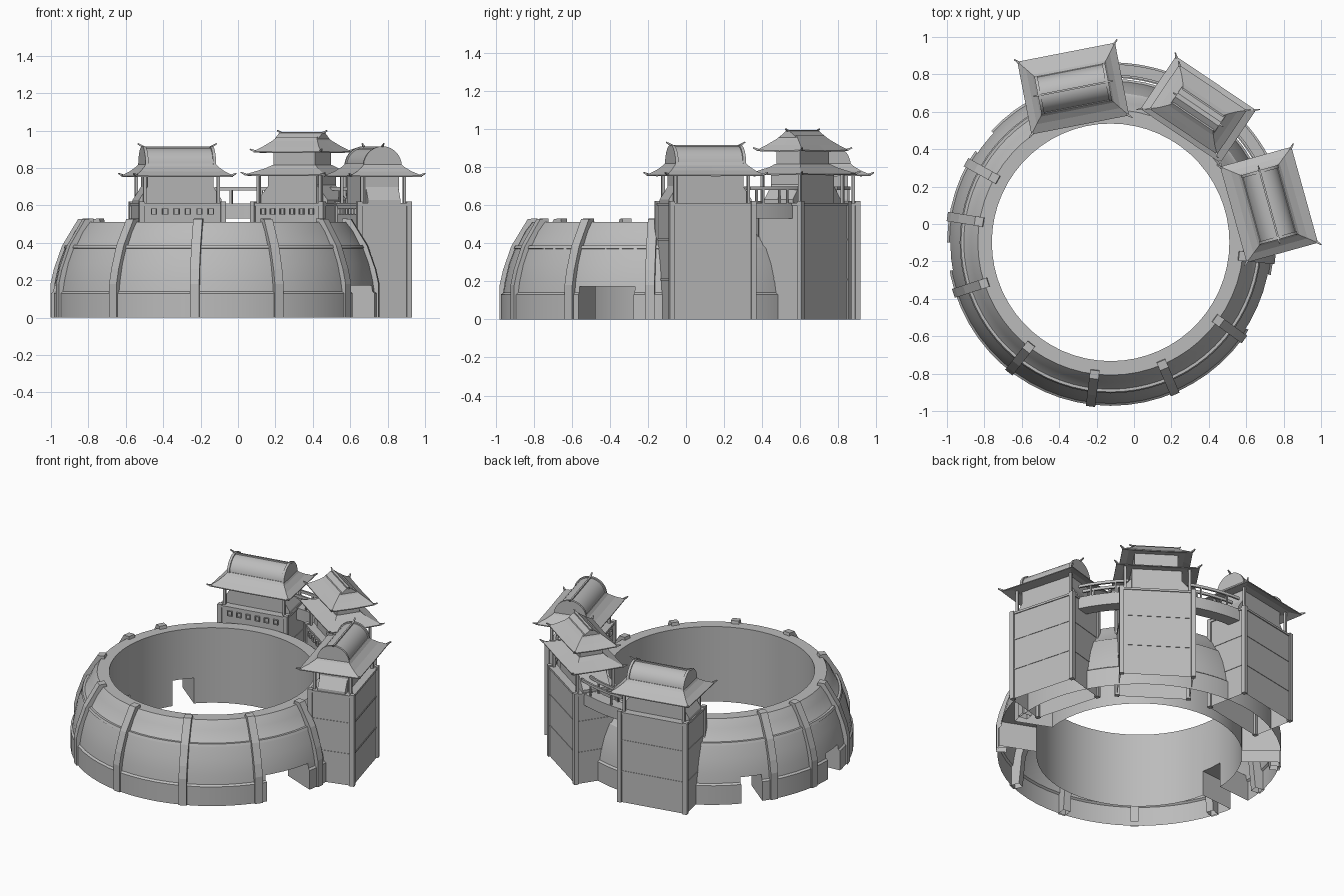
import bpy, bmesh, math
from mathutils import Matrix, Vector

if "Cube" in bpy.data.objects:
    bpy.data.objects.remove(bpy.data.objects["Cube"])

CX, CY = -0.125, -0.098            # centre of the ring
grey = bpy.data.materials.new("stone_grey")
grey.diffuse_color = (0.5, 0.5, 0.5, 1)
grey.use_nodes = True
grey.node_tree.nodes["Principled BSDF"].inputs["Base Color"].default_value = grey.diffuse_color


def make(name, verts, faces, mat=Matrix(), smooth=False):
    me = bpy.data.meshes.new(name)
    me.from_pydata([mat @ Vector(v) for v in verts], [], faces)
    bm = bmesh.new()
    bm.from_mesh(me)
    bmesh.ops.recalc_face_normals(bm, faces=bm.faces)
    bm.to_mesh(me)
    bm.free()
    ob = bpy.data.objects.new(name, me)
    bpy.context.collection.objects.link(ob)
    me.materials.append(grey)
    if smooth:
        bpy.ops.object.select_all(action='DESELECT')
        ob.select_set(True)
        bpy.context.view_layer.objects.active = ob
        bpy.ops.object.shade_smooth_by_angle(angle=math.radians(28))
    return ob


def loft(name, rings, mat=Matrix(), closed=False, smooth=False):
    """Skin equal-length rings; cap the ends, or join last to first."""
    n, m = len(rings[0]), len(rings)
    faces = [(i * n + j, i * n + (j + 1) % n, (i + 1) % m * n + (j + 1) % n, (i + 1) % m * n + j)
             for i in range(m if closed else m - 1) for j in range(n)]
    if not closed:
        faces += [tuple(range(n)), tuple(range((m - 1) * n, m * n))]
    return make(name, [p for r in rings for p in r], faces, mat, smooth)


def box(name, x, y, z, mat=Matrix()):
    return loft(name, [[(x[0], y[0], k), (x[1], y[0], k), (x[1], y[1], k), (x[0], y[1], k)] for k in z], mat)


def prism_x(name, profile, x0, x1, mat, smooth=False):
    return loft(name, [[(x, y, z) for y, z in profile] for x in (x0, x1)], mat, smooth=smooth)


def prism_y(name, profile, y0, y1, mat):
    return loft(name, [[(x, y, z) for x, z in profile] for y in (y0, y1)], mat)


def open_bottom(me):
    """Remove the faces that lie on the ground."""
    bm = bmesh.new()
    bm.from_mesh(me)
    low = [f for f in bm.faces if all(v.co.z < 0.001 for v in f.verts)]
    bmesh.ops.delete(bm, geom=low, context='FACES')
    bm.to_mesh(me)
    bm.free()


def frame(x, y, deg):
    """Local frame: x runs along the wall, y points outward."""
    return Matrix.Translation((x, y, 0)) @ Matrix.Rotation(math.radians(deg - 90), 4, 'Z')


def radial(deg):
    return frame(CX, CY, deg)


def arc(name, profile, a0, a1, steps, smooth=True):
    full = a1 - a0 == 360
    rings = []
    for i in range(steps if full else steps + 1):
        a = math.radians(a0 + (a1 - a0) * i / steps)
        rings.append([(CX + r * math.cos(a), CY + r * math.sin(a), z) for r, z in profile])
    return loft(name, rings, closed=full, smooth=smooth)


def spike(name, a, b, mat, r=0.006):
    """Thin tapered square horn from a to b."""
    a, b = Vector(a), Vector(b)
    d = (b - a).normalized()
    s = d.cross(Vector((0, 0, 1))).normalized()
    u = s.cross(d)
    loft(name, [[p + k * (s * i + u * j) for i, j in ((1, 1), (-1, 1), (-1, -1), (1, -1))]
                for p, k in ((a, r), (b, r * 0.5))], mat)


# Curved arena wall
outer = [(0.874, 0), (0.874, 0.13), (0.862, 0.14), (0.853, 0.2), (0.832, 0.29), (0.8, 0.375),
         (0.786, 0.385), (0.748, 0.46), (0.71, 0.51)]
shelled = [arc("arena_wall", outer + [(0.635, 0.51), (0.635, 0)], 0, 360, 60)]

# Raised ribs on the outside of the wall
rib_out = [(0.884, 0), (0.884, 0.18), (0.866, 0.26), (0.822, 0.385), (0.77, 0.47), (0.735, 0.527), (0.69, 0.53)]
rib_in = [(0.685, 0.5), (0.7, 0.45), (0.8, 0.2), (0.82, 0)]
for a in (151, 171, 198, 232, 263, 293, 324, 354):
    shelled.append(prism_x("rib", rib_out + rib_in, -0.025, 0.025, radial(a)))
# Thin seam strip around the wall
arc("upper_seam", [(0.8, 0.37), (0.807, 0.372), (0.8, 0.387), (0.785, 0.387)], 115, 375, 52)

# Gate openings through the hollow wall
for a, w in ((-22, 0.157), (141.5, 0.068), (185, 0.075)):
    cut = box("gate_cutter", (-w, w), (0.5, 1.0), (-0.1, 0.172), radial(a))
    cut.hide_render = True
    cut.hide_viewport = True
    for ob in shelled:
        mod = ob.modifiers.new("gate", 'BOOLEAN')
        mod.operation = 'DIFFERENCE'
        mod.solver = 'EXACT'
        mod.object = cut
graph = bpy.context.evaluated_depsgraph_get()
for ob in shelled:
    me = bpy.data.meshes.new_from_object(ob.evaluated_get(graph))
    ob.modifiers.clear()
    ob.data = me
    open_bottom(me)


def hip_roof(name, levels, lift, mat):
    """Concave hipped roof; levels are (half width, half depth, z) from eave up."""
    w0, d0, z0 = levels[0]
    rings = []
    for i, (w, d, z) in enumerate([(w0 * 0.8, d0 * 0.72, z0 + 0.012), (w0, d0, z0 - 0.006)] + levels):
        c = lift if i in (1, 2) else lift * 0.3 if i == 3 else 0
        rings.append([(w * x, d * y, z + (c if x and y else 0)) for x, y in
                      ((-1, -1), (0, -1), (1, -1), (1, 0), (1, 1), (0, 1), (-1, 1), (-1, 0))])
    loft(name, rings, mat)
    for sx in (-1, 1):
        for sy in (-1, 1):
            spike("eave_horn", (sx * w0 * 0.97, sy * d0 * 0.97, z0 + lift),
                  (sx * (w0 + 0.014), sy * (d0 + 0.014), z0 + lift + 0.012), mat)


def tower_base(mat, room):
    # Main shaft with wall seams and corner posts
    shaft = box("tower_shaft", (-0.225, 0.225), (-0.14, 0.14), (0, 0.605), mat)
    open_bottom(shaft.data)
    box("tower_floor", (-0.232, 0.232), (-0.146, 0.146), (0.598, 0.612), mat)
    for z in (0.205, 0.415):
        box("shaft_seam", (-0.228, 0.228), (0.13, 0.143), (z, z + 0.01), mat)
        for sx in (-1, 1):
            box("side_seam", (sx * 0.215, sx * 0.228), (-0.14, 0.14), (z, z + 0.01), mat)
    for sx in (-1, 1):
        for sy in (-1, 1):
            x, y = sx * 0.222, sy * 0.137
            box("corner_post", (x - 0.014, x + 0.014), (y - 0.014, y + 0.014), (0, 0.62), mat)
            x, y = sx * 0.2, sy * 0.118
            box("porch_post", (x - 0.008, x + 0.008), (y - 0.008, y + 0.008), (0.6, 0.775), mat)
        # Sloped side wall of the upper room
        prism_y("side_buttress", [(sx * (room - 0.02), 0.61), (sx * 0.225, 0.61), (sx * 0.225, 0.63),
                                  (sx * (room - 0.02), 0.73)], -0.09, 0.09, mat)
    box("upper_room", (-room, room), (-0.095, 0.095), (0.6, 0.79), mat)
    # Row of small framed windows on the inner parapet
    for i in range(6):
        x = -0.155 + i * 0.062
        for dx in (-0.016, 0.012):
            box("window_side", (x + dx, x + dx + 0.004), (-0.15, -0.138), (0.55, 0.584), mat)
        for z in (0.55, 0.58):
            box("window_edge", (x - 0.016, x + 0.016), (-0.15, -0.138), (z, z + 0.004), mat)


def barrel_tower(mat):
    tower_base(mat, 0.18)
    hip_roof("skirt_roof", [(0.266, 0.198, 0.757), (0.228, 0.15, 0.782), (0.2, 0.114, 0.808), (0.188, 0.1, 0.825)],
             0.002, mat)

    def dome(w, h):
        return [(w * math.cos(math.pi * i / 14), 0.81 + h * math.sin(math.pi * i / 14)) for i in range(15)]
    prism_x("barrel_roof", dome(0.098, 0.098), -0.188, 0.188, mat, True)
    for sx in (-1, 1):
        prism_x("barrel_rim", dome(0.106, 0.106), sx * 0.176, sx * 0.192, mat, True)
        spike("ridge_horn", (sx * 0.18, 0, 0.91), (sx * 0.215, 0, 0.93), mat)
    box("ridge_bar", (-0.19, 0.19), (-0.005, 0.005), (0.9, 0.916), mat)


def pagoda_tower(mat):
    tower_base(mat, 0.155)
    hip_roof("lower_roof", [(0.258, 0.17, 0.762), (0.215, 0.135, 0.78), (0.17, 0.1, 0.798), (0.14, 0.08, 0.815)],
             0.003, mat)
    box("attic_room", (-0.135, 0.135), (-0.075, 0.075), (0.8, 0.9), mat)
    hip_roof("upper_roof", [(0.218, 0.142, 0.885), (0.18, 0.108, 0.914), (0.145, 0.07, 0.945), (0.13, 0.05, 0.965)],
             0.004, mat)
    # Gabled cap with flared ridge ends
    prism_x("ridge_cap", [(-0.055, 0.955), (0.055, 0.955), (0.012, 0.988), (-0.012, 0.988)], -0.14, 0.14, mat)
    box("ridge_bar", (-0.135, 0.135), (-0.008, 0.008), (0.98, 0.993), mat)
    for sx in (-1, 1):
        spike("ridge_horn", (sx * 0.125, 0, 0.983), (sx * 0.16, 0, 1.0), mat)


barrel_tower(frame(-0.325, 0.724, 101))
pagoda_tower(frame(0.343, 0.612, 56))
barrel_tower(frame(0.722, 0.103, 15.5))

# Curved bridges with railings between the towers
for a0, a1 in ((27, 46), (68, 90)):
    arc("bridge", [(0.88, 0.53), (0.962, 0.53), (0.962, 0.61), (0.88, 0.61)], a0, a1, 8)
    for r in (0.885, 0.95):
        arc("bridge_rail", [(r, 0.68), (r + 0.012, 0.68), (r + 0.012, 0.698), (r, 0.698)], a0, a1, 8)
        for k in (0.25, 0.75):
            box("rail_post", (-0.005, 0.005), (r, r + 0.01), (0.6, 0.69), radial(a0 + (a1 - a0) * k))
